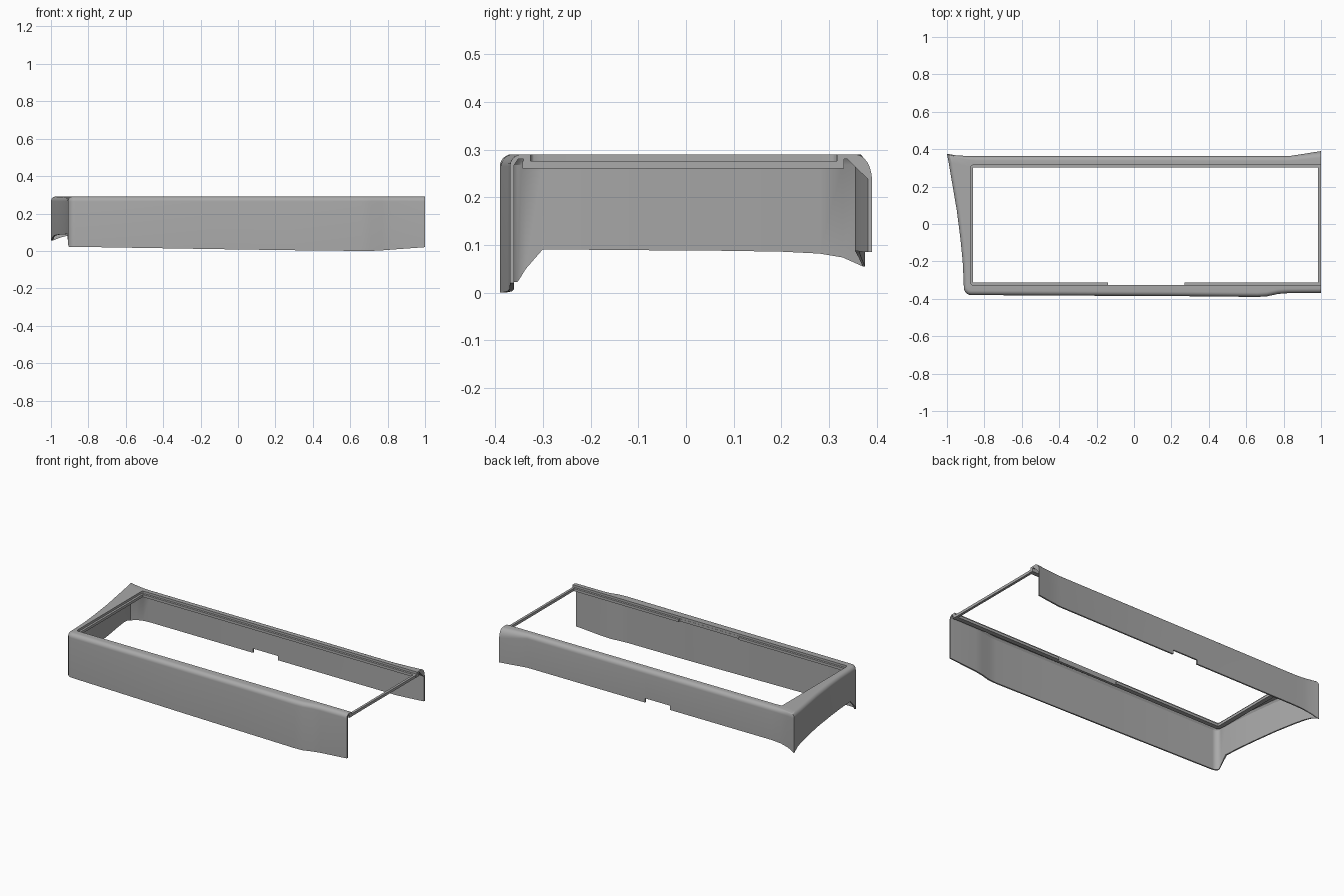
import bpy
import bmesh
from math import cos, sin, pi
from mathutils import Vector

cube = bpy.data.objects.get("Cube")
if cube:
    bpy.data.objects.remove(cube)

grey = bpy.data.materials.new("plain grey")
grey.use_nodes = True
colour = (0.4, 0.4, 0.4, 1)
grey.diffuse_color = colour
grey.node_tree.nodes["Principled BSDF"].inputs["Base Color"].default_value = colour

TOP = 0.29
SHELF, UNDER = 0.276, 0.26      # top and bottom of the recessed ledge
LEFT, FRONT, BACK = -0.86, -0.313, 0.303   # edges of the opening
LEDGE, WALL = 0.013, 0.009


def section(x, y, bottom, ledge=LEDGE, flare=0.0):
    """Wall, rounded shoulder, rim and ledge at one point of the outline."""
    p = Vector((x, y))
    q = Vector((max(x, LEFT), min(max(y, FRONT), BACK)))
    length = (q - p).length
    inward = (q - p).normalized()
    rh, rv = 0.025 + 0.01 * flare, 0.025 + 0.03 * flare
    lip = length - LEDGE
    pts = [(0, bottom)]
    for i in range(7):
        a = i * pi / 12
        pts.append((rh * (1 - cos(a)), TOP - rv * (1 - sin(a))))
    pts += [(lip, TOP), (lip, SHELF), (lip + ledge, SHELF), (lip + ledge, UNDER),
            (length - 0.028, UNDER), (length - 0.028, 0.28),
            (WALL + 0.008 + rh * flare, 0.28),
            (WALL, 0.268 - 0.03 * flare), (WALL, bottom)]
    return [Vector((*(p + inward * d), z)) for d, z in pts]


stations = []

# Back wall: flared right end, bottom notch, dipping left end
for x, y, z in [(1, 0.39, 0.085), (0.92, 0.377, 0.086), (0.83, 0.363, 0.088),
                (0.025, 0.363, 0.088), (0.025, 0.363, 0.114),
                (-0.145, 0.363, 0.114), (-0.145, 0.363, 0.088),
                (-0.84, 0.363, 0.088), (-0.9, 0.364, 0.084),
                (-0.95, 0.367, 0.074), (-1, 0.375, 0.055)]:
    stations.append(section(x, y, z, flare=max(0, (x - 0.83) / 0.17)))

# Left wall: concave sweep
for x, y, z in [(-0.991, 0.33, 0.074), (-0.983, 0.28, 0.082), (-0.969, 0.2, 0.086),
                (-0.947, 0.07, 0.088), (-0.928, -0.08, 0.089),
                (-0.916, -0.2, 0.09), (-0.911, -0.3, 0.091)]:
    stations.append(section(x, y, z))

# Rounded front corner
for i in range(7):
    a = i * pi / 12
    stations.append(section(-0.87 - 0.04 * cos(a), -0.34 - 0.04 * sin(a),
                            max(0.022, 0.05 - 0.015 * i)))

# Front wall: ledge gap in the middle, step inwards near the right end
for x, y, z, ledge in [(-0.14, -0.384, 0.01, LEDGE), (-0.14, -0.384, 0.01, 0.001),
                       (0.27, -0.386, 0.004, 0.001), (0.27, -0.386, 0.004, LEDGE),
                       (0.66, -0.39, 0, LEDGE), (0.71, -0.387, 0, LEDGE),
                       (0.77, -0.374, 0.003, LEDGE), (0.82, -0.37, 0.007, LEDGE),
                       (1, -0.369, 0.02, LEDGE)]:
    stations.append(section(x, y, z, ledge))


def finish(bm, name):
    bmesh.ops.remove_doubles(bm, verts=bm.verts, dist=0.00005)
    bmesh.ops.recalc_face_normals(bm, faces=bm.faces)
    mesh = bpy.data.meshes.new(name)
    bm.to_mesh(mesh)
    bm.free()
    mesh.materials.append(grey)
    obj = bpy.data.objects.new(name, mesh)
    bpy.context.collection.objects.link(obj)
    return obj


# Skin the sections into one shell
bm = bmesh.new()
rings = [[bm.verts.new(v) for v in ring] for ring in stations]
count = len(rings[0])
for a, b in zip(rings, rings[1:]):
    for i in range(count):
        j = (i + 1) % count
        bm.faces.new((a[i], a[j], b[j], b[i]))
for ring in (rings[0], rings[-1]):
    bm.faces.new(ring)
shell = finish(bm, "bezel_shell")
bpy.ops.object.select_all(action="DESELECT")
shell.select_set(True)
bpy.context.view_layer.objects.active = shell
bpy.ops.object.shade_smooth_by_angle(angle=pi / 6)

# Thin bar closing the open right end
bm = bmesh.new()
bmesh.ops.create_cube(bm, size=1)
lo, hi = Vector((0.984, -0.343, UNDER)), Vector((0.999, 0.327, SHELF))
for v in bm.verts:
    v.co = (lo + hi) / 2 + v.co * (hi - lo)
finish(bm, "end_bar")
